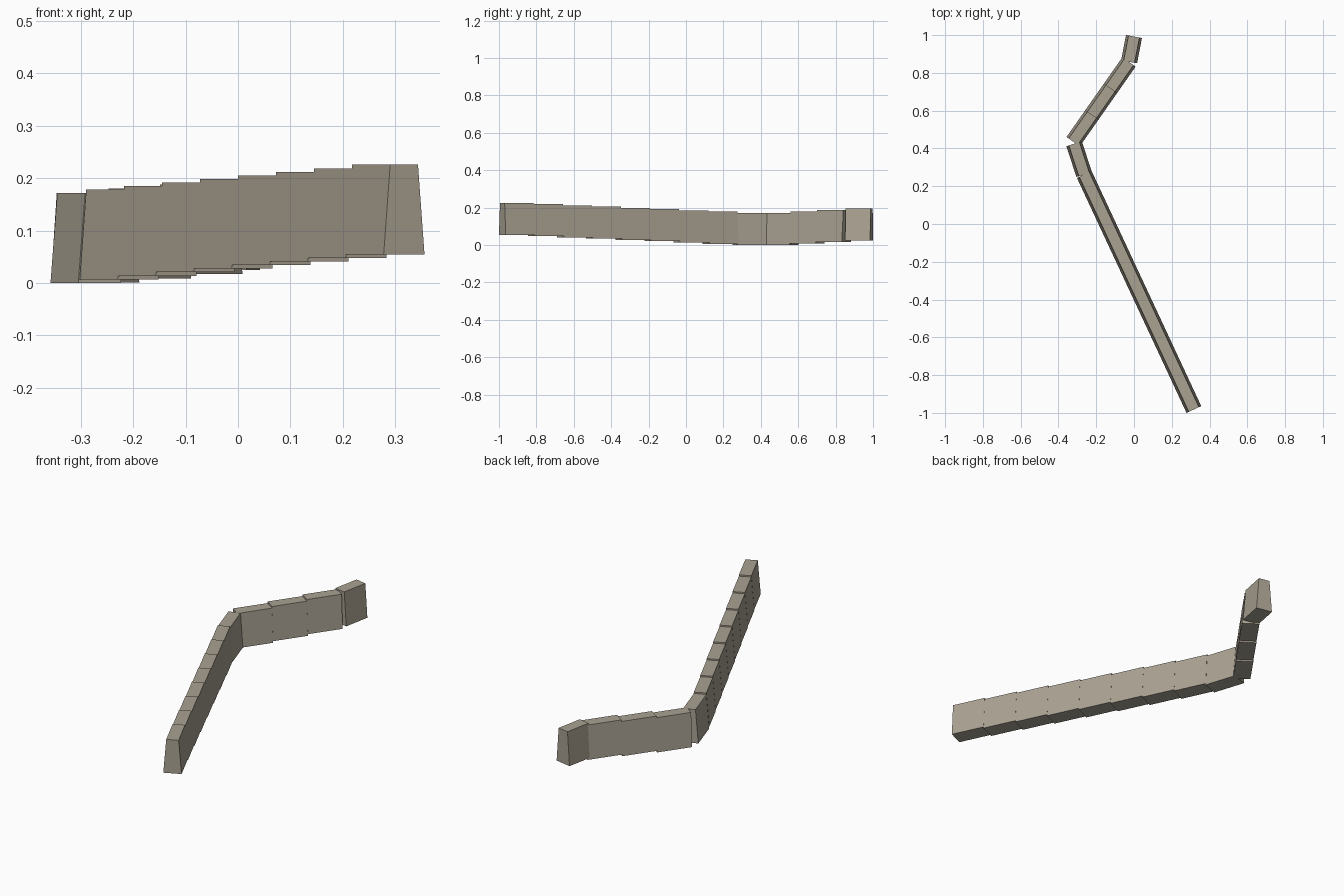
import bpy
import bmesh
from math import sin, cos, radians
from mathutils import Vector

cube = bpy.data.objects.get("Cube")
if cube:
    bpy.data.objects.remove(cube, do_unlink=True)

stone = bpy.data.materials.new("warm_grey_stone")
stone.use_nodes = True
colour = (0.40, 0.36, 0.29, 1)
stone.diffuse_color = colour
stone.node_tree.nodes["Principled BSDF"].inputs["Base Color"].default_value = colour

LENGTH = 0.1716
HEIGHT = 0.1712
FOOT, CREST = 0.043, 0.0293   # half widths at the bottom and the top


def wall_block(name, start, heading, length, base):
    """Tapered block running from start; heading turns clockwise from +y."""
    a = radians(heading)
    along = Vector((sin(a), cos(a), 0))
    across = Vector((cos(a), -sin(a), 0))
    up = Vector((0, 0, 1))
    bm = bmesh.new()
    rings = []
    for d in (0, length):
        origin = Vector((*start, base)) + along * d
        profile = ((-FOOT, 0), (FOOT, 0), (CREST, HEIGHT), (-CREST, HEIGHT))
        rings.append([bm.verts.new(origin + across * u + up * v) for u, v in profile])
    near, far = rings
    bm.faces.new(near)
    bm.faces.new(far[::-1])
    for i in range(4):
        j = (i + 1) % 4
        bm.faces.new((near[i], far[i], far[j], near[j]))
    bmesh.ops.recalc_face_normals(bm, faces=bm.faces)
    mesh = bpy.data.meshes.new(name)
    bm.to_mesh(mesh)
    bm.free()
    mesh.materials.append(stone)
    obj = bpy.data.objects.new(name, mesh)
    bpy.context.collection.objects.link(obj)


def wall_run(name, start, heading, count, base, rise, length=LENGTH):
    """Row of blocks, each stepped in height from the last."""
    a = radians(heading)
    step = Vector((sin(a), cos(a))) * length
    for i in range(count):
        wall_block(f"{name}_{i + 1}", Vector(start) + step * i, heading, length, base + rise * i)


# Long wall stepping down towards the corner
wall_run("long_wall", (0.317, -0.982), -25, 8, 0.0545, -0.0068)
# Slightly turned block at the corner
wall_run("corner_wall", (-0.264, 0.262), -18, 1, 0, 0)
# Short wall stepping up again
wall_run("short_wall", (-0.322, 0.436), 35, 3, 0.0005, 0.0083)
# Turned end block
wall_run("end_wall", (-0.026, 0.859), 11, 1, 0.025, 0, 0.136)
